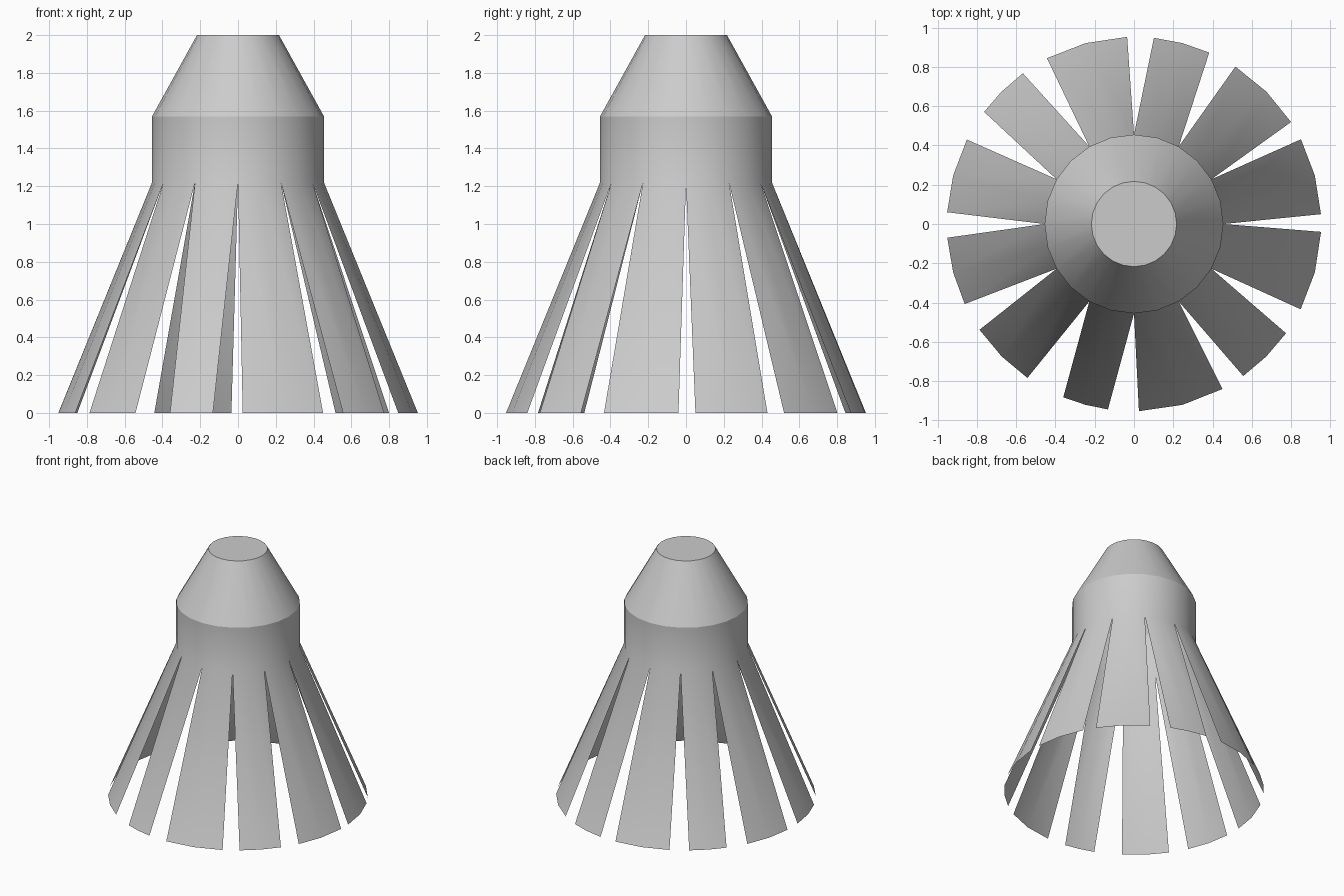
import bpy, bmesh
from math import sin, cos, radians

if "Cube" in bpy.data.objects:
    bpy.data.objects.remove(bpy.data.objects["Cube"])

SEGMENTS = 24
BODY = [(0.217, 2.0), (0.455, 1.57), (0.455, 1.22)]   # radius, height
FOOT_R = 0.953
# start and end angle of each hanging strip at the ground
STRIPS = [(3, 26.9), (33, 57.2), (66.3, 83.9), (92.1, 117.7),
          (126.4, 143.2), (153.2, 176.4), (184.2, 205.3), (214.4, 235.3),
          (247.8, 262), (271.5, 298.2), (305.7, 324.3), (332.9, 357.6)]


def point(bm, r, deg, z):
    return bm.verts.new((r * cos(radians(deg)), r * sin(radians(deg)), z))


bm = bmesh.new()

# Closed cap, sloping shoulder and straight collar
rings = [[point(bm, r, i * 360 / SEGMENTS, z) for i in range(SEGMENTS)] for r, z in BODY]
bm.faces.new(rings[0])
for upper, lower in zip(rings, rings[1:]):
    for i in range(SEGMENTS):
        j = (i + 1) % SEGMENTS
        bm.faces.new((upper[i], lower[i], lower[j], upper[j]))

# Flared, tapering strips hanging from the collar, two facets each
collar = rings[-1]
for k, (start, end) in enumerate(STRIPS):
    feet = [point(bm, FOOT_R, a, 0) for a in (start, 30 * k + 15, end)]
    for s in range(2):
        i = 2 * k + s
        bm.faces.new((collar[i], feet[s], feet[s + 1], collar[(i + 1) % SEGMENTS]))

mesh = bpy.data.meshes.new("fringed_cone")
bm.to_mesh(mesh)
bm.free()
cone = bpy.data.objects.new("fringed_cone", mesh)
bpy.context.collection.objects.link(cone)
bpy.context.view_layer.objects.active = cone
cone.select_set(True)
bpy.ops.object.shade_smooth_by_angle(angle=radians(28))
